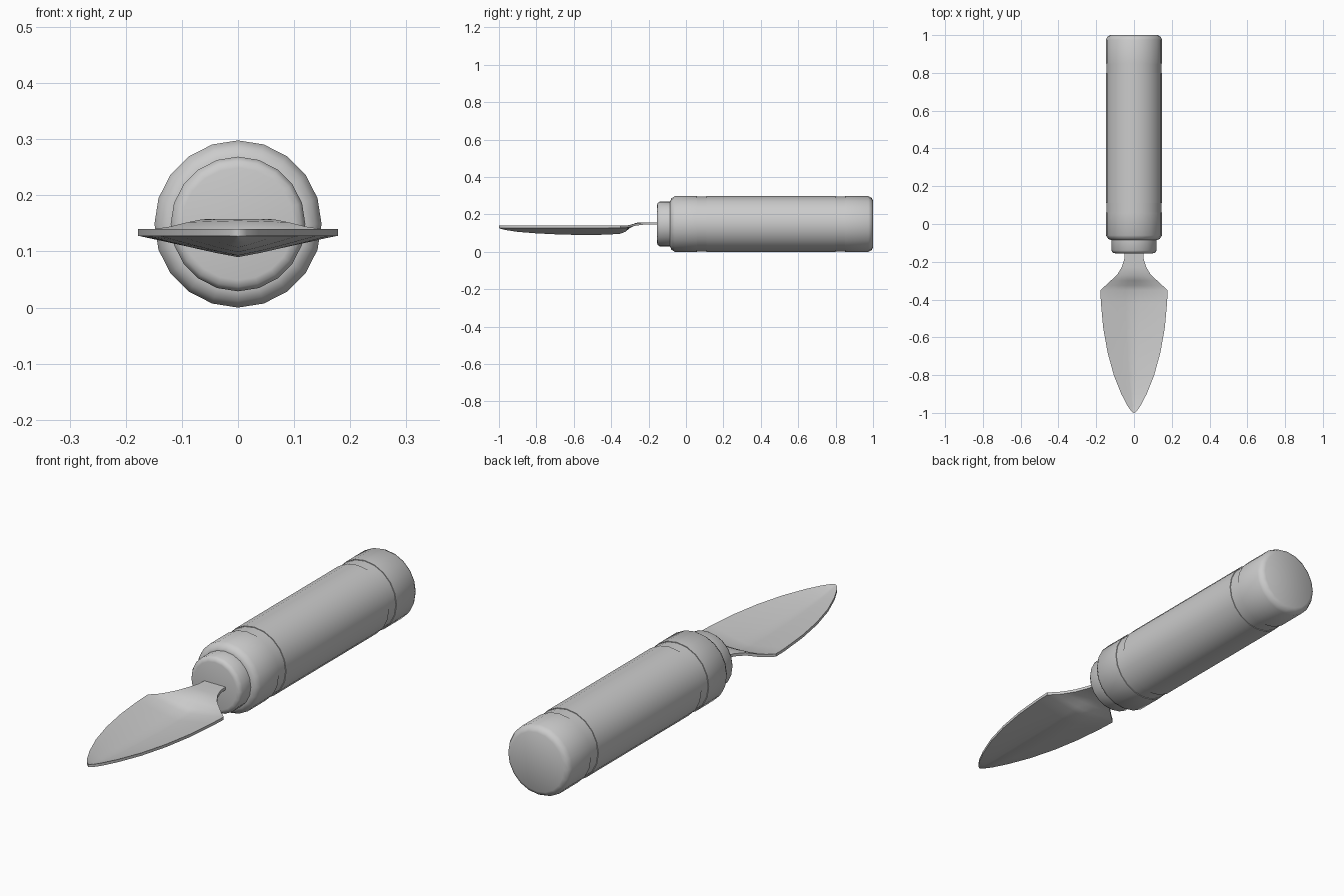
import bpy, bmesh, math

if "Cube" in bpy.data.objects:
    bpy.data.objects.remove(bpy.data.objects["Cube"], do_unlink=True)

metal = bpy.data.materials.new("light_grey")
metal.use_nodes = True
grey = (0.6, 0.6, 0.6, 1)
metal.diffuse_color = grey
metal.node_tree.nodes["Principled BSDF"].inputs["Base Color"].default_value = grey

RADIUS = 0.149
SIDES = 20


def finish(name, bm, angle):
    bmesh.ops.recalc_face_normals(bm, faces=bm.faces)
    mesh = bpy.data.meshes.new(name)
    bm.to_mesh(mesh)
    bm.free()
    mesh.materials.append(metal)
    obj = bpy.data.objects.new(name, mesh)
    bpy.context.collection.objects.link(obj)
    bpy.ops.object.select_all(action="DESELECT")
    obj.select_set(True)
    bpy.context.view_layer.objects.active = obj
    bpy.ops.object.shade_smooth_by_angle(angle=math.radians(angle))
    return obj


def lathe(name, profile, angle=50):
    """Spin (y, radius) points round the handle axis and cap both ends."""
    bm = bmesh.new()
    rings = []
    for y, r in profile:
        turns = [math.tau * i / SIDES for i in range(SIDES)]
        rings.append([bm.verts.new((r * math.sin(a), y, RADIUS + r * math.cos(a)))
                      for a in turns])
    for a, b in zip(rings, rings[1:]):
        for i in range(SIDES):
            j = (i + 1) % SIDES
            bm.faces.new((a[i], a[j], b[j], b[i]))
    bm.faces.new(rings[0])
    bm.faces.new(rings[-1])
    return finish(name, bm, angle)


# Handle with two shallow recessed bands
profile = [(-0.085, 0.122), (-0.078, 0.137), (-0.06, RADIUS)]
for start, end in ((0.06, 0.11), (0.80, 0.85)):
    inner = RADIUS - 0.003
    profile += [(start, RADIUS), (start, inner), (end, inner), (end, RADIUS)]
profile += [(0.975, RADIUS), (0.992, 0.14), (1.0, 0.125)]
lathe("handle", profile)

# Stepped collar where the blade enters
lathe("collar", [(-0.155, 0.10), (-0.152, 0.112), (-0.14, 0.12), (-0.08, 0.12)])

# Dished blade and tang: y, half width, rim height, centre height
sections = [
    (-0.13, 0.048, 0.158, 0.158), (-0.19, 0.052, 0.158, 0.158),
    (-0.23, 0.066, 0.157, 0.158), (-0.27, 0.09, 0.152, 0.155),
    (-0.30, 0.123, 0.144, 0.139), (-0.325, 0.15, 0.14, 0.119),
    (-0.35, 0.178, 0.14, 0.109), (-0.42, 0.175, 0.14, 0.104),
    (-0.55, 0.163, 0.14, 0.102), (-0.68, 0.14, 0.14, 0.105),
    (-0.80, 0.107, 0.14, 0.111), (-0.90, 0.067, 0.14, 0.119),
    (-0.96, 0.036, 0.14, 0.128), (-0.99, 0.015, 0.14, 0.135),
    (-1.0, 0.003, 0.14, 0.139)]
steps = [i / 4 for i in range(-4, 5)]
bm = bmesh.new()
rows = [[bm.verts.new((t * w, y, mid + (rim - mid) * abs(t) ** 1.15)) for t in steps]
        for y, w, rim, mid in sections]
for a, b in zip(rows, rows[1:]):
    for i in range(len(steps) - 1):
        bm.faces.new((a[i], a[i + 1], b[i + 1], b[i]))

# Thicken the sheet straight down
sheet = bmesh.ops.extrude_face_region(bm, geom=bm.faces[:], use_keep_orig=True)
for v in sheet["geom"]:
    if isinstance(v, bmesh.types.BMVert):
        v.co.z -= 0.012
finish("blade", bm, 40)
